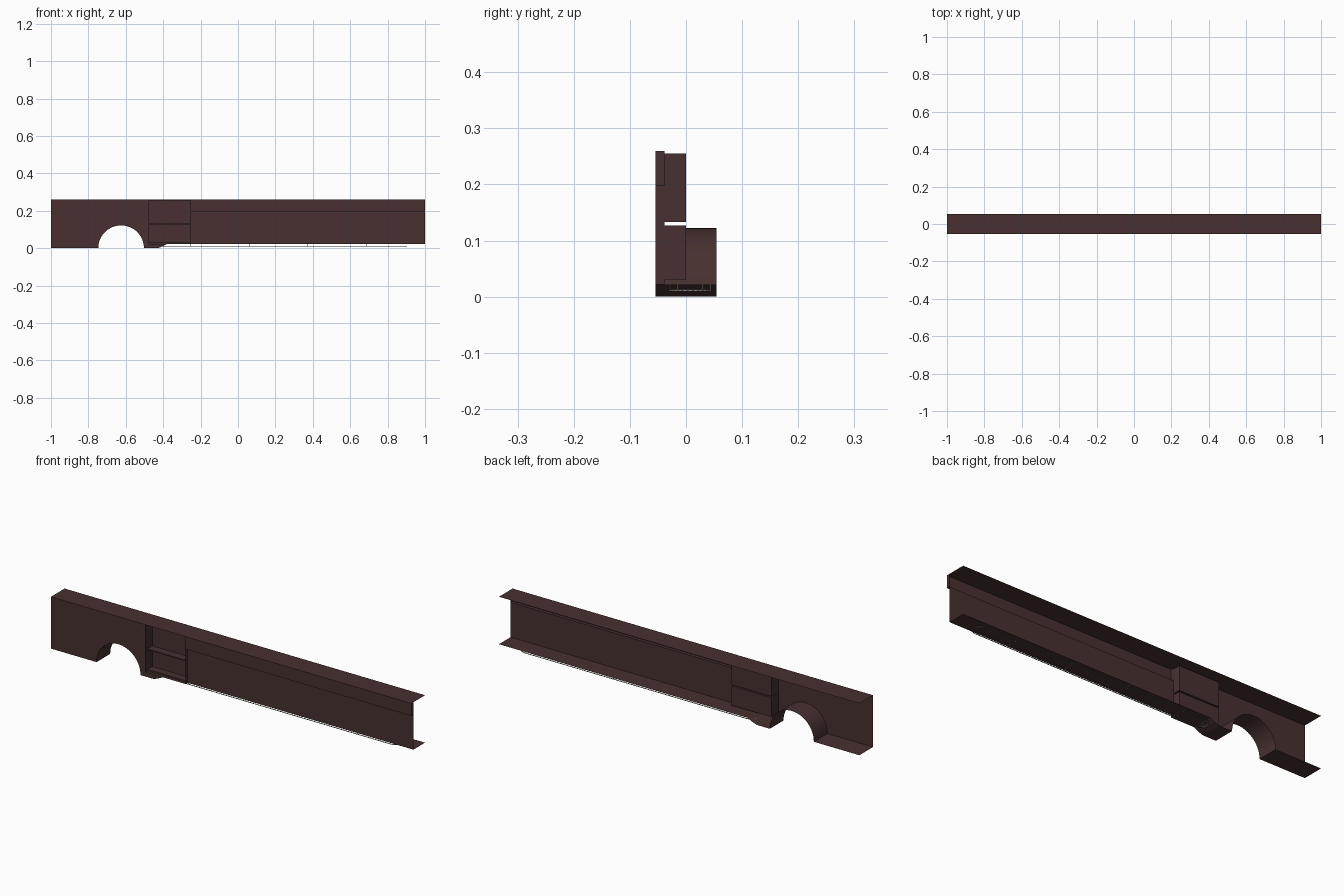
import bpy, bmesh, math

if "Cube" in bpy.data.objects:
    bpy.data.objects.remove(bpy.data.objects["Cube"])

def material(name, rgb):
    m = bpy.data.materials.new(name)
    m.diffuse_color = (*rgb, 1)
    m.use_nodes = True
    m.node_tree.nodes["Principled BSDF"].inputs["Base Color"].default_value = m.diffuse_color
    return m

PAINT = material("dark_brown_paint", (0.065, 0.03, 0.03))
METAL = material("rail_metal", (0.35, 0.33, 0.31))

# Key positions
F, INSET, DEEP, B = -0.054, -0.038, 0.0, 0.054   # y layers: skin, inset skin, pocket back, rear edge
TOP, SILL, BELT = 0.26, 0.022, 0.197
X0, X1, X2, X3 = -1.0, -0.475, -0.253, 1.0
ARCH_X, ARCH_R = -0.625, 0.122

def make(name, faces, mat=PAINT, smooth=False):
    bm = bmesh.new()
    for f in faces:
        bm.faces.new([bm.verts.new(p) for p in f])
    bmesh.ops.remove_doubles(bm, verts=bm.verts, dist=1e-5)
    me = bpy.data.meshes.new(name)
    bm.to_mesh(me)
    bm.free()
    me.materials.append(mat)
    ob = bpy.data.objects.new(name, me)
    bpy.context.collection.objects.link(ob)
    if smooth:
        bpy.ops.object.select_all(action='DESELECT')
        ob.select_set(True)
        bpy.context.view_layer.objects.active = ob
        bpy.ops.object.shade_smooth_by_angle(angle=math.radians(30))
    return ob

def front(x0, x1, z0, z1, y):
    return [(x0, y, z0), (x1, y, z0), (x1, y, z1), (x0, y, z1)]

def side(x, y0, y1, z0, z1):
    return [(x, y0, z0), (x, y1, z0), (x, y1, z1), (x, y0, z1)]

def level(x0, x1, y0, y1, z):
    return [(x0, y0, z), (x1, y0, z), (x1, y1, z), (x0, y1, z)]

def sweep(profile, y0, y1):
    return [[(a[0], y0, a[1]), (b[0], y0, b[1]), (b[0], y1, b[1]), (a[0], y1, a[1])]
            for a, b in zip(profile, profile[1:])]

# Wheel end panel with round arch cut-out
N = 32
arch = [(ARCH_X - ARCH_R * math.cos(math.pi * i / N), ARCH_R * math.sin(math.pi * i / N))
        for i in range(N + 1)]
outline = [(X0, 0)] + arch + [(X1, 0), (X1, TOP), (X0, TOP)]
make("wheel_end_panel", [[(x, F, z) for x, z in outline]])
make("wheel_arch", sweep(arch, F, B), smooth=True)

# Underside flanges: outer end, and the inner one ramping up to the sill
make("end_bottom_flange", [level(X0, ARCH_X - ARCH_R, F, B, 0)])
ramp = [(ARCH_X + ARCH_R, 0), (-0.43, 0), (-0.405, 0.009), (-0.38, SILL), (X2, SILL)]
make("ramp_flange", sweep(ramp, F, B))
make("ramp_front", [[(x, F, z) for x, z in [(X1, 0), (-0.43, 0), (-0.405, 0.009), (-0.38, SILL), (X1, SILL)]]])
make("long_bottom_flange", [level(X2, X3, INSET, B, SILL)])
make("top_flange", [level(X0, X3, F, B, TOP)])

# Long inset panel below the raised belt strip
make("long_lower_panel", [front(X2, X3, SILL, BELT, INSET)])
make("belt_strip", [front(X2, X3, BELT, TOP, F), level(X2, X3, F, INSET, BELT),
                    side(X3, F, INSET, BELT, TOP)])

# Recess frame
make("recess_frame", [
    side(X1, F, INSET, SILL, TOP), side(X2, F, INSET, SILL, TOP),
    level(X1, X2, F, INSET, SILL),
    front(X1, X2, SILL, 0.03, INSET), front(X1, X2, 0.127, 0.133, INSET),
    front(X1, X2, 0.255, TOP, INSET)])

# Two open-fronted pockets set in the frame
for name, z0, z1 in (("lower_pocket", 0.03, 0.127), ("upper_pocket", 0.133, 0.255)):
    make(name, [front(X1, X2, z0, z1, DEEP),
                side(X1, INSET, DEEP, z0, z1), side(X2, INSET, DEEP, z0, z1),
                level(X1, X2, INSET, DEEP, z0), level(X1, X2, INSET, DEEP, z1)])

# Nested under-sill rails with rounded ends, and their hangers
RAIL_Y, RAIL_Z = 0.0075, 0.011

def tube(name, paths, radius, cyclic=False):
    cu = bpy.data.curves.new(name, 'CURVE')
    cu.dimensions = '3D'
    cu.bevel_depth = radius
    cu.bevel_resolution = 1
    cu.use_fill_caps = True
    for pts in paths:
        sp = cu.splines.new('POLY')
        sp.points.add(len(pts) - 1)
        for p, co in zip(sp.points, pts):
            p.co = (*co, 1)
        sp.use_cyclic_u = cyclic
    cu.materials.append(METAL)
    ob = bpy.data.objects.new(name, cu)
    bpy.context.collection.objects.link(ob)

for name, r in (("outer_rail", 0.036), ("inner_rail", 0.022)):
    loop = []
    for cx, start in ((0.865, -90), (-0.365, 90)):
        for i in range(13):
            t = math.radians(start + 15 * i)
            loop.append((cx + r * math.cos(t), RAIL_Y + r * math.sin(t), RAIL_Z))
    tube(name, [loop], 0.0018, True)

hangers = [[(x, RAIL_Y + s * r, RAIL_Z), (x, RAIL_Y + s * r, SILL)]
           for x in (-0.253, 0.06, 0.372, 0.685) for r in (0.036, 0.022) for s in (-1, 1)]
tube("rail_hangers", hangers, 0.0015)
